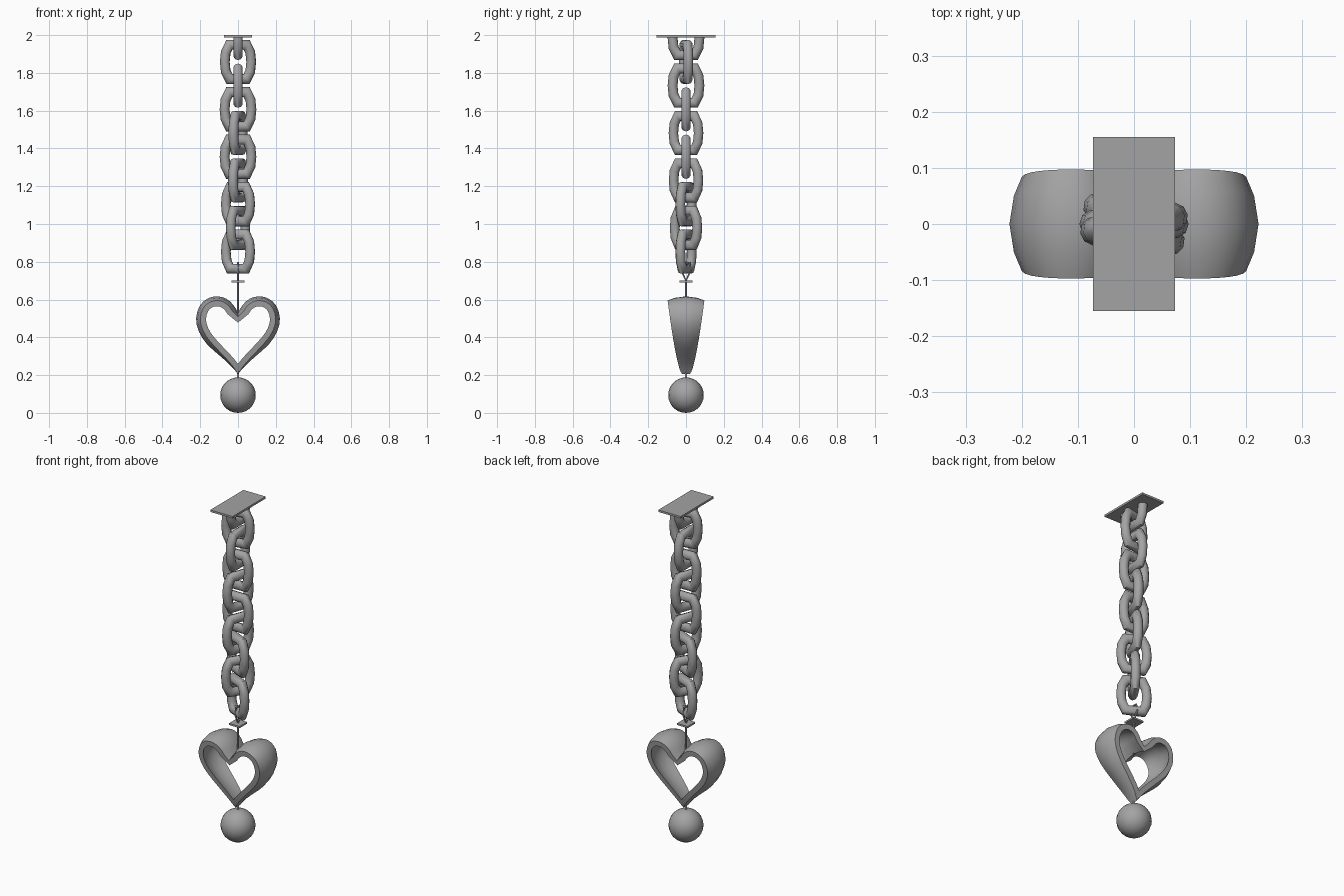
import bpy, bmesh, math
from mathutils import Vector, Matrix

cube = bpy.data.objects.get("Cube")
if cube:
    bpy.data.objects.remove(cube)

grey = bpy.data.materials.new("plain grey metal")
grey.use_nodes = True
grey.diffuse_color = (0.37, 0.37, 0.37, 1)
grey.node_tree.nodes["Principled BSDF"].inputs["Base Color"].default_value = grey.diffuse_color


def finish(name, bm, smooth=None):
    """Turn a bmesh into a grey object, smooth below the given angle."""
    bmesh.ops.recalc_face_normals(bm, faces=bm.faces)
    mesh = bpy.data.meshes.new(name)
    bm.to_mesh(mesh)
    bm.free()
    mesh.materials.append(grey)
    obj = bpy.data.objects.new(name, mesh)
    bpy.context.collection.objects.link(obj)
    if smooth:
        bpy.ops.object.select_all(action='DESELECT')
        obj.select_set(True)
        bpy.context.view_layer.objects.active = obj
        bpy.ops.object.shade_smooth_by_angle(angle=math.radians(smooth))


def bridge(bm, rings):
    """Skin closed rings of vertices, joining the last to the first."""
    n = len(rings[0])
    for i, a in enumerate(rings):
        b = rings[(i + 1) % len(rings)]
        for j in range(n):
            k = (j + 1) % n
            bm.faces.new((a[j], a[k], b[k], b[j]))


def wire_loop(path, radius, sides):
    """Closed wire around a path of (x, z) points."""
    bm = bmesh.new()
    pts = [Vector((x, 0, z)) for x, z in path]
    rings = []
    for i, p in enumerate(pts):
        d0 = (p - pts[i - 1]).normalized()
        d1 = (pts[(i + 1) % len(pts)] - p).normalized()
        tangent = (d0 + d1).normalized()
        out = tangent.cross(Vector((0, 1, 0))) / max(0.6, tangent.dot(d1))
        rings.append([bm.verts.new(p + radius * (math.cos(a) * out + math.sin(a) * Vector((0, 1, 0))))
                      for a in (math.tau * s / sides for s in range(sides))])
    bridge(bm, rings)
    return bm


def chain_link(name, z, turn, cut=None):
    upper = [(0.071, 0), (0.066, 0.05), (0.046, 0.091)]
    upper += [(-x, h) for x, h in reversed(upper)]
    path = upper + [(-x, -h) for x, h in upper[1:-1]]
    bm = wire_loop(path, 0.026, 10)
    place = Matrix.Translation((0, 0, z)) @ Matrix.Rotation(math.radians(turn), 4, 'Z')
    bmesh.ops.transform(bm, matrix=place, verts=bm.verts)
    if cut:
        bmesh.ops.bisect_plane(bm, geom=bm.verts[:] + bm.edges[:] + bm.faces[:],
                               plane_co=(0, 0, cut), plane_no=(0, 0, 1), clear_outer=True)
    finish(name, bm, 50)


def plate(name, size, z):
    bm = bmesh.new()
    bmesh.ops.create_cube(bm, size=1)
    bmesh.ops.transform(bm, matrix=Matrix.Translation((0, 0, z)) @ Matrix.Diagonal((*size, 1)),
                        verts=bm.verts)
    finish(name, bm)


def rod(name, low, high, radius):
    bm = bmesh.new()
    bmesh.ops.create_cone(bm, cap_ends=True, segments=8, radius1=radius, radius2=radius,
                          depth=high - low, matrix=Matrix.Translation((0, 0, (low + high) / 2)))
    finish(name, bm, 50)


# Ceiling plate and the chain hanging from it
plate("ceiling_plate", (0.146, 0.31, 0.012), 1.994)
chain_link("top_half_link", 1.985, 90, cut=1.99)
turns = [10, 90, 0, 70, 0, 68, -25, 57, -25]
for i, turn in enumerate(turns):
    chain_link(f"chain_link_{i + 1}", 1.858 - i * 0.1255, turn)

# Thin hook, small washer and hanging rods
hook = wire_loop([(0, 0.70), (0.026, 0.755), (0.018, 0.795), (-0.018, 0.795), (-0.026, 0.755)], 0.005, 6)
bmesh.ops.rotate(hook, verts=hook.verts, matrix=Matrix.Rotation(math.pi / 2, 3, 'Z'))
finish("hook", hook, 50)
plate("washer", (0.07, 0.07, 0.01), 0.695)
rod("heart_rod", 0.50, 0.70, 0.005)
rod("ball_rod", 0.18, 0.22, 0.006)

# Open heart: a crowned band that narrows towards the tip
half = [Vector(p) for p in [
    (0, 0.53), (0.025, 0.572), (0.063, 0.605), (0.11, 0.617), (0.16, 0.606), (0.202, 0.568),
    (0.222, 0.50), (0.207, 0.43), (0.165, 0.365), (0.105, 0.31), (0.055, 0.266), (0.022, 0.232),
    (0, 0.205)]]


def refine(pts):
    """Insert a smooth midpoint between neighbouring points."""
    result = [pts[0]]
    for i in range(len(pts) - 1):
        a, b, c, d = (pts[min(max(i + k, 0), len(pts) - 1)] for k in (-1, 0, 1, 2))
        result += [(9 * (b + c) - a - d) / 16, c]
    return result


half = refine(half)
outline = half + [Vector((-p.x, p.y)) for p in half[-2:0:-1]]


def inset(i, amount):
    """Point on the outline moved inwards, mitred everywhere but the cleft."""
    p = outline[i]
    d0 = (p - outline[i - 1]).normalized()
    d1 = (outline[(i + 1) % len(outline)] - p).normalized()
    t = (d0 + d1).normalized()
    mitre = max(0.6, t.dot(d1)) if i else 1
    return p + Vector((t.y, -t.x)) * amount / mitre


bm = bmesh.new()
rows = [-1, -0.6, 0, 0.6, 1]
section = [(f, 0) for f in rows] + [(f, 0.03) for f in reversed(rows)]
rings = []
for i, p in enumerate(outline):
    taper = min(1, max(0, p.y - 0.205) / 0.15)
    ring = []
    for f, wall in section:
        q = inset(i, 0.022 * f * f * taper + wall)
        depth = 0.02 + 0.08 * (max(0, q.y - 0.205) / 0.412) ** 0.65
        ring.append(bm.verts.new((q.x, f * depth, q.y)))
    rings.append(ring)
bridge(bm, rings)
finish("heart", bm, 40)

# Ball at the bottom
bm = bmesh.new()
bmesh.ops.create_uvsphere(bm, u_segments=20, v_segments=14, radius=0.094,
                          matrix=Matrix.Translation((0, 0, 0.094)))
finish("ball", bm, 50)
